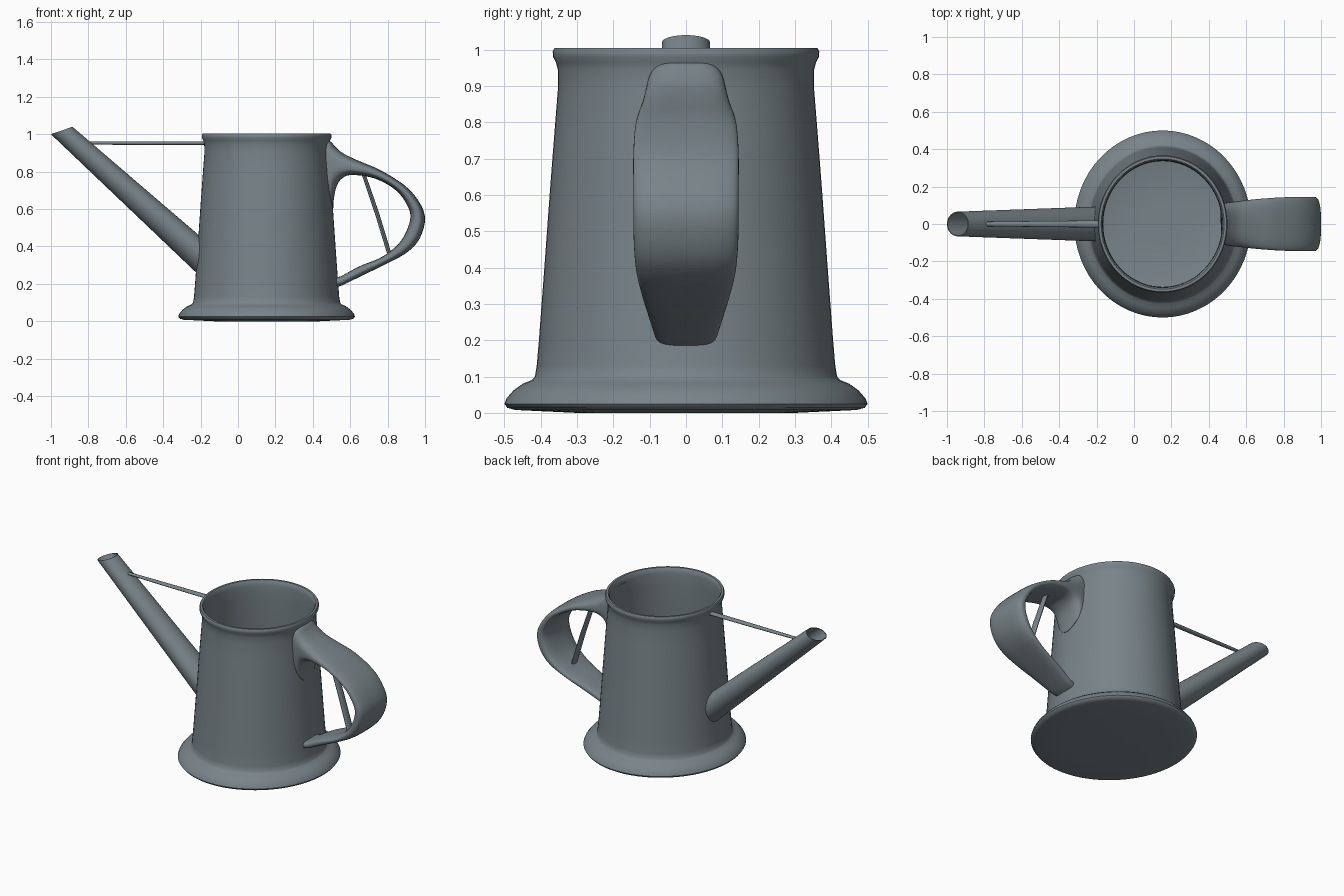
import bpy, bmesh, math

if "Cube" in bpy.data.objects:
    bpy.data.objects.remove(bpy.data.objects["Cube"])

CX, SX = 0.153, 0.945      # body centre and its slight oval squash in x
N = 64
SLATE = bpy.data.materials.new("slate")
SLATE.diffuse_color = (0.19, 0.23, 0.25, 1)
SLATE.use_nodes = True
SLATE.node_tree.nodes["Principled BSDF"].inputs["Base Color"].default_value = SLATE.diffuse_color


def smooth(rows, steps):
    """Catmull-Rom interpolation through rows of numbers."""
    out = []
    for i in range(len(rows) - 1):
        a, b = rows[max(i - 1, 0)], rows[i]
        c, d = rows[i + 1], rows[min(i + 2, len(rows) - 1)]
        for s in range(steps):
            t = s / steps
            out.append([0.5 * (2*q + (r - p)*t + (2*p - 5*q + 4*r - w)*t*t
                               + (3*q - p - 3*r + w)*t**3)
                        for p, q, r, w in zip(a, b, c, d)])
    return out + [list(rows[-1])]


def loft(name, rings, angle=40):
    """Skin a list of equal-length rings and cap both ends."""
    bm = bmesh.new()
    loops = [[bm.verts.new(p) for p in ring] for ring in rings]
    for a, b in zip(loops, loops[1:]):
        for i in range(len(a)):
            j = (i + 1) % len(a)
            bm.faces.new((a[i], a[j], b[j], b[i]))
    bm.faces.new(loops[0][::-1])
    bm.faces.new(loops[-1])
    bmesh.ops.recalc_face_normals(bm, faces=bm.faces)
    me = bpy.data.meshes.new(name)
    bm.to_mesh(me)
    bm.free()
    me.materials.append(SLATE)
    ob = bpy.data.objects.new(name, me)
    bpy.context.collection.objects.link(ob)
    bpy.ops.object.select_all(action='DESELECT')
    ob.select_set(True)
    bpy.context.view_layer.objects.active = ob
    bpy.ops.object.shade_smooth_by_angle(angle=math.radians(angle))
    return ob


def section(xa, za, xb, zb, w, n=40, e=2.0, ea=None):
    """Superellipse ring from edge a to edge b in xz, half width w in y.
    ea is a separate squareness for the half near edge a."""
    ring = []
    for i in range(n):
        t = 2 * math.pi * i / n
        c, s = math.cos(t), math.sin(t)
        k = 2 / (ea if ea and c > 0 else e)
        c = math.copysign(abs(c) ** k, c)
        s = math.copysign(abs(s) ** k, s)
        ring.append(((xa + xb) / 2 + c * (xa - xb) / 2, w * s,
                     (za + zb) / 2 + c * (za - zb) / 2))
    return ring


def wall_r(z):
    return 0.423 - 0.079 * z


def to_wall(ring, side):
    """Push a ring's x onto the body wall so the part ends inside its thickness."""
    return [(CX + side * SX * math.sqrt((wall_r(z) - 0.01) ** 2 - y * y), y, z)
            for x, y, z in ring]


def hug(ring, f):
    """Bend a ring around the body wall by fraction f."""
    return [(x + f * SX * (math.sqrt(wall_r(z) ** 2 - y * y) - wall_r(z)), y, z)
            for x, y, z in ring]


# Body: hollow tapered can with flared foot and rolled rim
profile = [(0.30, 0.0), (0.47, 0.008), (0.492, 0.014), (0.5, 0.025), (0.494, 0.04),
           (0.475, 0.062), (0.45, 0.08), (0.425, 0.09), (0.416, 0.10), (0.411, 0.13),
           (0.405, 0.2), (0.39, 0.4), (0.374, 0.62), (0.36, 0.8), (0.352, 0.9),
           (0.353, 0.945), (0.358, 0.965), (0.366, 0.98), (0.367, 0.995), (0.362, 1.004),
           (0.348, 1.004), (0.341, 0.994), (0.338, 0.97), (0.336, 0.9), (0.358, 0.62),
           (0.374, 0.4), (0.388, 0.2), (0.39, 0.1), (0.37, 0.065), (0.32, 0.05),
           (0.1, 0.05)]
loft("body", [[(CX + SX * r * math.cos(2*math.pi*i/N), r * math.sin(2*math.pi*i/N), z)
               for i in range(N)] for r, z in profile])

# Spout: open tapered tube with a slanted mouth
base = section(-0.20, 0.455, -0.215, 0.255, 0.093)
loft("spout", [to_wall(base, -1),
               section(-0.885, 1.04, -1.0, 1.0, 0.066),
               section(-0.889, 1.038, -0.996, 1.002, 0.061),
               section(-0.30, 0.515, -0.32, 0.38, 0.075)])

# Handle: outer x,z / inner x,z / half width, from top joint round to the lower tip
path = [(0.488, 0.965, 0.51, 0.60, 0.112), (0.500, 0.957, 0.511, 0.64, 0.114),
        (0.523, 0.93, 0.525, 0.715, 0.117), (0.565, 0.896, 0.555, 0.762, 0.122),
        (0.64, 0.86, 0.61, 0.782, 0.130), (0.757, 0.81, 0.735, 0.762, 0.14),
        (0.89, 0.727, 0.848, 0.697, 0.145), (0.97, 0.636, 0.908, 0.613, 0.145),
        (1.0, 0.545, 0.921, 0.55, 0.145), (0.97, 0.44, 0.895, 0.47, 0.143),
        (0.906, 0.37, 0.847, 0.402, 0.136), (0.81, 0.315, 0.762, 0.34, 0.122),
        (0.676, 0.25, 0.65, 0.294, 0.104), (0.56, 0.193, 0.55, 0.24, 0.086)]
rings = []
for i, p in enumerate(smooth(path, 5)):
    f = max(0, 1 - i / 18)                 # blend away from the wall joint
    rings.append(hug(section(*p, n=48, e=2.8 - 0.8 * f, ea=2.8 + 1.6 * f), f))
last = to_wall(section(0.54, 0.183, 0.54, 0.235, 0.08, n=48, e=2.8), 1)
loft("handle", [to_wall(rings[0], 1)] + rings[1:] + [last], 50)

# Thin braces: one tying spout to rim, one inside the handle loop
loft("spout_brace", [section(-0.80, 0.960, -0.80, 0.945, 0.012, 16),
                     section(-0.5, 0.961, -0.5, 0.942, 0.016, 16),
                     section(-0.175, 0.962, -0.175, 0.942, 0.019, 16)])
loft("handle_brace", [section(0.681, 0.79, 0.661, 0.785, 0.022, 16),
                      section(0.754, 0.58, 0.732, 0.575, 0.026, 16),
                      section(0.818, 0.37, 0.796, 0.365, 0.028, 16)])
